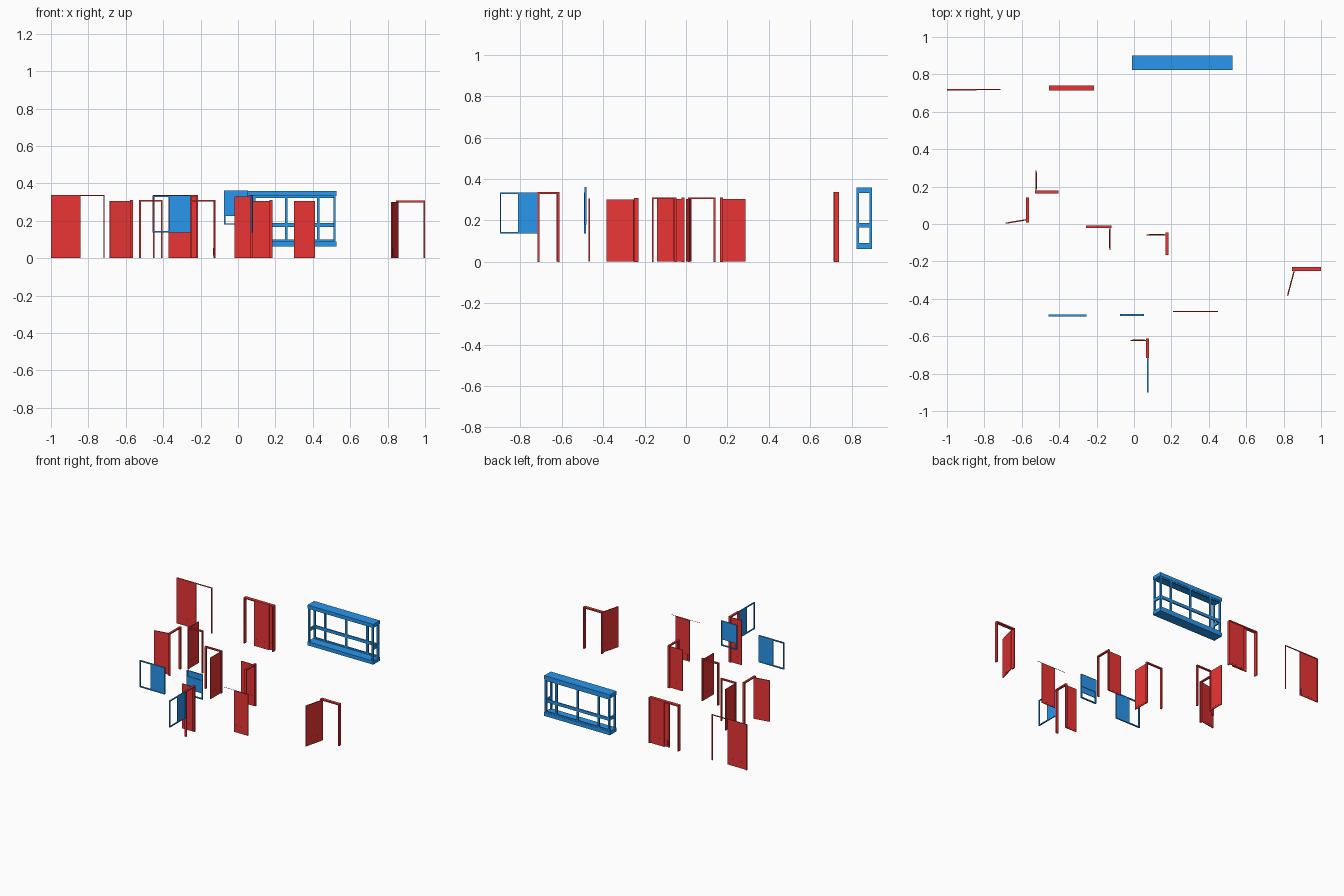
import bpy, bmesh, math
from mathutils import Matrix, Vector

if "Cube" in bpy.data.objects:
    bpy.data.objects.remove(bpy.data.objects["Cube"])


def material(name, col):
    m = bpy.data.materials.new(name)
    m.diffuse_color = col
    m.use_nodes = True
    m.node_tree.nodes["Principled BSDF"].inputs["Base Color"].default_value = m.diffuse_color
    return m


RED = material("door_red", (0.83, 0.036, 0.036, 1))
BLUE = material("window_blue", (0.022, 0.31, 0.85, 1))


def build(name, boxes, mat, origin=(0, 0), angle=0):
    """Join boxes (x0,x1,y0,y1,z0,z1) into one object, turned about z at origin."""
    bm = bmesh.new()
    for x0, x1, y0, y1, z0, z1 in boxes:
        M = Matrix.Translation(((x0 + x1) / 2, (y0 + y1) / 2, (z0 + z1) / 2))
        S = Matrix.Diagonal((x1 - x0, y1 - y0, z1 - z0, 1))
        bmesh.ops.create_cube(bm, size=1, matrix=M @ S)
    me = bpy.data.meshes.new(name)
    bm.to_mesh(me)
    bm.free()
    me.materials.append(mat)
    ob = bpy.data.objects.new(name, me)
    ob.location = (origin[0], origin[1], 0)
    ob.rotation_euler.z = math.radians(angle)
    bpy.context.collection.objects.link(ob)
    return ob


def frame(w, d, z0, z1, b, sill=False):
    """Two jambs and a head, with an optional sill, centred on y."""
    h = d / 2
    parts = [(0, b, -h, h, z0, z1), (w - b, w, -h, h, z0, z1), (b, w - b, -h, h, z1 - b, z1)]
    if sill:
        parts.append((b, w - b, -h, h, z0, z0 + b))
    return parts


def leaf(w, h, t=0.006, y=0):
    """Door panel with a slightly proud kick board at the bottom."""
    return [(0, w, y - t / 2, y + t / 2, 0.002, h),
            (0.012, w - 0.012, y - t / 2 - 0.0005, y + t / 2 + 0.0005, 0.014, 0.055)]


def swing_door(name, origin, angle, w, d, h, hinge, end, b=0.009):
    build(name + "_frame", frame(w, d, 0, h, b), RED, origin, angle)
    v = Vector(end) - Vector(hinge)
    build(name + "_leaf", leaf(v.length, h - b + 0.002), RED, hinge,
          math.degrees(math.atan2(v.y, v.x)))


# hinged doors: frame start, frame direction, width, depth, height, hinge, leaf end
swing_door("back_left_door", (-0.528, 0.171), 0, 0.124, 0.014, 0.312,
           (-0.523, 0.175), (-0.523, 0.287))
swing_door("left_door", (-0.569, 0.009), 90, 0.133, 0.015, 0.312,
           (-0.569, 0.024), (-0.686, 0.004))
swing_door("centre_door", (-0.256, -0.015), 0, 0.137, 0.014, 0.312,
           (-0.129, -0.018), (-0.129, -0.140))
swing_door("centre_right_door", (0.176, -0.165), 90, 0.119, 0.015, 0.312,
           (0.176, -0.058), (0.067, -0.058))
swing_door("right_door", (0.846, -0.241), 0, 0.154, 0.023, 0.308,
           (0.856, -0.252), (0.821, -0.384))
swing_door("front_door", (0.073, -0.717), 90, 0.105, 0.016, 0.338,
           (0.067, -0.622), (-0.02, -0.622))

# surface sliding door at the far left
build("far_left_door_frame", frame(0.286, 0.005, 0, 0.338, 0.006), RED, (-1, 0.719))
build("far_left_door_leaf", leaf(0.157, 0.337, 0.005, -0.003), RED, (-1, 0.719))

# double sliding door at the back
build("double_door_frame", frame(0.241, 0.025, 0, 0.338, 0.008), RED, (-0.455, 0.727))
build("double_door_front_leaf", leaf(0.122, 0.331, y=-0.005), RED, (-0.371, 0.727))
build("double_door_back_leaf", leaf(0.116, 0.331, y=0.005), RED, (-0.337, 0.727))

# hanging sliding door with its thin rail
build("hanging_door_leaf", leaf(0.112, 0.306), RED, (0.299, -0.468))
build("hanging_door_rail", [(0, 0.242, -0.002, 0.002, 0.308, 0.3084)], RED, (0.208, -0.468))


# sliding windows: open half and covered half
def slide_window(name, origin, angle, w, d, fill0, fill1):
    build(name + "_frame", frame(w, d, 0.138, 0.335, 0.007, True), BLUE, origin, angle)
    build(name + "_sash", [(fill0, fill1, -0.003, 0.003, 0.142, 0.331)], BLUE, origin, angle)


slide_window("left_window", (-0.458, -0.489), 0, 0.205, 0.010, 0.09, 0.2)
slide_window("front_window", (0.073, -0.9), 90, 0.184, 0.008, 0.088, 0.18)

# vertical sash window, half raised
build("sash_window_frame", frame(0.128, 0.010, 0.18, 0.363, 0.007, True), BLUE, (-0.075, -0.486))
build("sash_window_upper", [(0.003, 0.125, 0.0, 0.004, 0.268, 0.36)], BLUE, (-0.075, -0.486))
build("sash_window_lower", [(0.003, 0.125, -0.004, 0.0, 0.225, 0.32)], BLUE, (-0.075, -0.486))

# box bay window: slabs, corner posts, back mullions, middle rails
X0, X1, Y0, Y1, Z0, Z1, P = -0.010, 0.526, 0.823, 0.9, 0.063, 0.36, 0.012
S = 0.027
build("bay_window_slabs", [(X0, X1, Y0, Y1, Z0, Z0 + S), (X0, X1, Y0, Y1, Z1 - S, Z1)], BLUE)
build("bay_window_posts", [(x, x + P, y, y + P, Z0 + S, Z1 - S)
                           for x in (X0 + 0.004, X1 - P - 0.004)
                           for y in (Y0 + 0.001, Y1 - P - 0.001)], BLUE)
build("bay_window_mullions", [(x - 0.007, x + 0.007, Y1 - P, Y1 - 0.001, Z0 + S, Z1 - S)
                              for x in (0.086, 0.258, 0.430)], BLUE)
build("bay_window_rails",
      [(X0 + 0.005, X1 - 0.005, Y1 - P, Y1 - 0.002, 0.166, 0.188)] +
      [(x, x + 0.010, Y0 + P, Y1 - P, 0.166, 0.188) for x in (X0 + 0.005, X1 - 0.015)] +
      [(X0 + P, X1 - P, Y1 - P, Y1 - 0.002, z, z + 0.01) for z in (Z0 + S, Z1 - S - 0.01)], BLUE)
